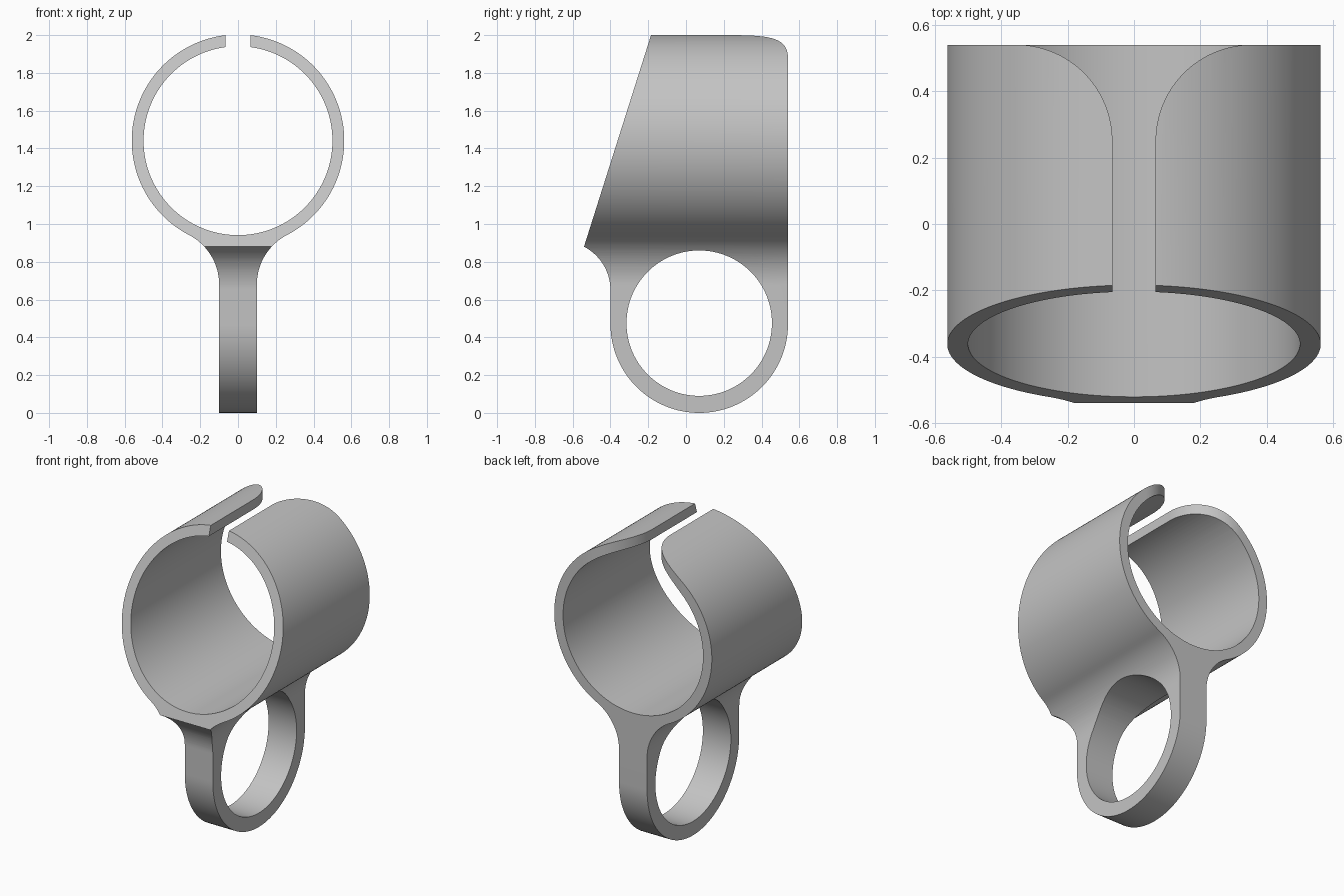
import bpy, bmesh
from math import sin, cos, pi, atan2, sqrt, radians
from mathutils import Vector

if "Cube" in bpy.data.objects:
    bpy.data.objects.remove(bpy.data.objects["Cube"], do_unlink=True)

grey = bpy.data.materials.new("light grey")
grey.use_nodes = True
COLOUR = (0.55, 0.55, 0.55, 1)
grey.diffuse_color = COLOUR
grey.node_tree.nodes["Principled BSDF"].inputs["Base Color"].default_value = COLOUR

# Main sizes
OUTER, INNER, CUFF_Z = 0.5625, 0.5, 1.441
BACK = 0.54
LOOP_Y, LOOP_Z, LOOP_R, HOLE_R = 0.07, 0.47, 0.47, 0.385
STEM, FILLET = 0.1, 0.295


def arc(cx, cy, r, a0, a1, n):
    return [(cx + r * cos(a0 + (a1 - a0) * i / n),
             cy + r * sin(a0 + (a1 - a0) * i / n)) for i in range(n + 1)]


def circle(cx, cy, r, n=128):
    return arc(cx, cy, r, 0, 2 * pi, n)[:-1]


def mirrored(half):
    """Close a half outline with its mirror image across the first axis."""
    return half + [(-u, v) for u, v in reversed(half) if abs(u) > 1e-5]


def prism(name, outline, axis, lo, hi):
    """Extrude a 2D outline along the x, y or z axis."""
    place = {"x": lambda u, v, d: (d, u, v),
             "y": lambda u, v, d: (u, d, v),
             "z": lambda u, v, d: (u, v, d)}[axis]
    bm = bmesh.new()
    face = bm.faces.new([bm.verts.new(place(u, v, lo)) for u, v in outline])
    out = bmesh.ops.extrude_face_region(bm, geom=[face])
    moved = [e for e in out["geom"] if isinstance(e, bmesh.types.BMVert)]
    bmesh.ops.translate(bm, verts=moved, vec=Vector(place(0, 0, hi - lo)))
    bmesh.ops.recalc_face_normals(bm, faces=bm.faces)
    mesh = bpy.data.meshes.new(name)
    bm.to_mesh(mesh)
    bm.free()
    mesh.materials.append(grey)
    obj = bpy.data.objects.new(name, mesh)
    bpy.context.collection.objects.link(obj)
    return obj


def cut(body, tool, operation):
    tool.hide_render = True
    mod = body.modifiers.new(tool.name, "BOOLEAN")
    mod.operation, mod.solver, mod.object = operation, "EXACT", tool
    bpy.context.view_layer.objects.active = body
    bpy.ops.object.modifier_apply(modifier=mod.name)
    bpy.data.objects.remove(tool, do_unlink=True)


# Front outline: round cuff flowing through fillets into a narrow stem
fillet_x = STEM + FILLET
drop = sqrt((OUTER + FILLET) ** 2 - fillet_x ** 2)
fillet_z = CUFF_Z - drop
tangent = atan2(drop, -fillet_x)
half = [(STEM, -0.1)]
half += arc(fillet_x, fillet_z, FILLET, pi, tangent, 20)
half += arc(0, CUFF_Z, OUTER, tangent - pi, pi / 2, 80)[1:]
body = prism("cuff_with_finger_loop", mirrored(half), "y", -0.8, BACK)

# Side outline: slanted cuff front, flared stem and rounded loop bottom
front = LOOP_Y - LOOP_R
flare = 0.259
side = arc(LOOP_Y, LOOP_Z, LOOP_R, -pi, 0, 64)
side[-1] = (BACK + 0.1, LOOP_Z)
side[-1:] = [(BACK, LOOP_Z), (BACK + 0.1, LOOP_Z), (BACK + 0.1, 2.2)]
side += [(-0.1216, 2.2), (-0.54, 0.88)]
side += arc(front - flare, 0.65, flare, radians(62.6), 0, 20)[1:]
cut(body, prism("side_cutter", side, "x", -0.8, 0.8), "INTERSECT")

# Bore of the cuff and hole of the finger loop
cut(body, prism("bore", circle(0, CUFF_Z, INNER), "y", -1, 1), "DIFFERENCE")
cut(body, prism("finger_hole", circle(LOOP_Y, LOOP_Z + 0.005, HOLE_R), "x", -1, 1), "DIFFERENCE")

# Slot along the top, widening in round corners toward the back
slot = [(0.065, -0.9)] + arc(0.355, 0.25, 0.29, pi, pi / 2, 32) + [(0.355, 0.7)]
cut(body, prism("slot", mirrored(slot), "z", CUFF_Z, 2.3), "DIFFERENCE")

# Smooth curved surfaces, crisp edges
bpy.ops.object.select_all(action="DESELECT")
body.select_set(True)
bpy.context.view_layer.objects.active = body
bpy.ops.object.shade_smooth_by_angle(angle=radians(25))
